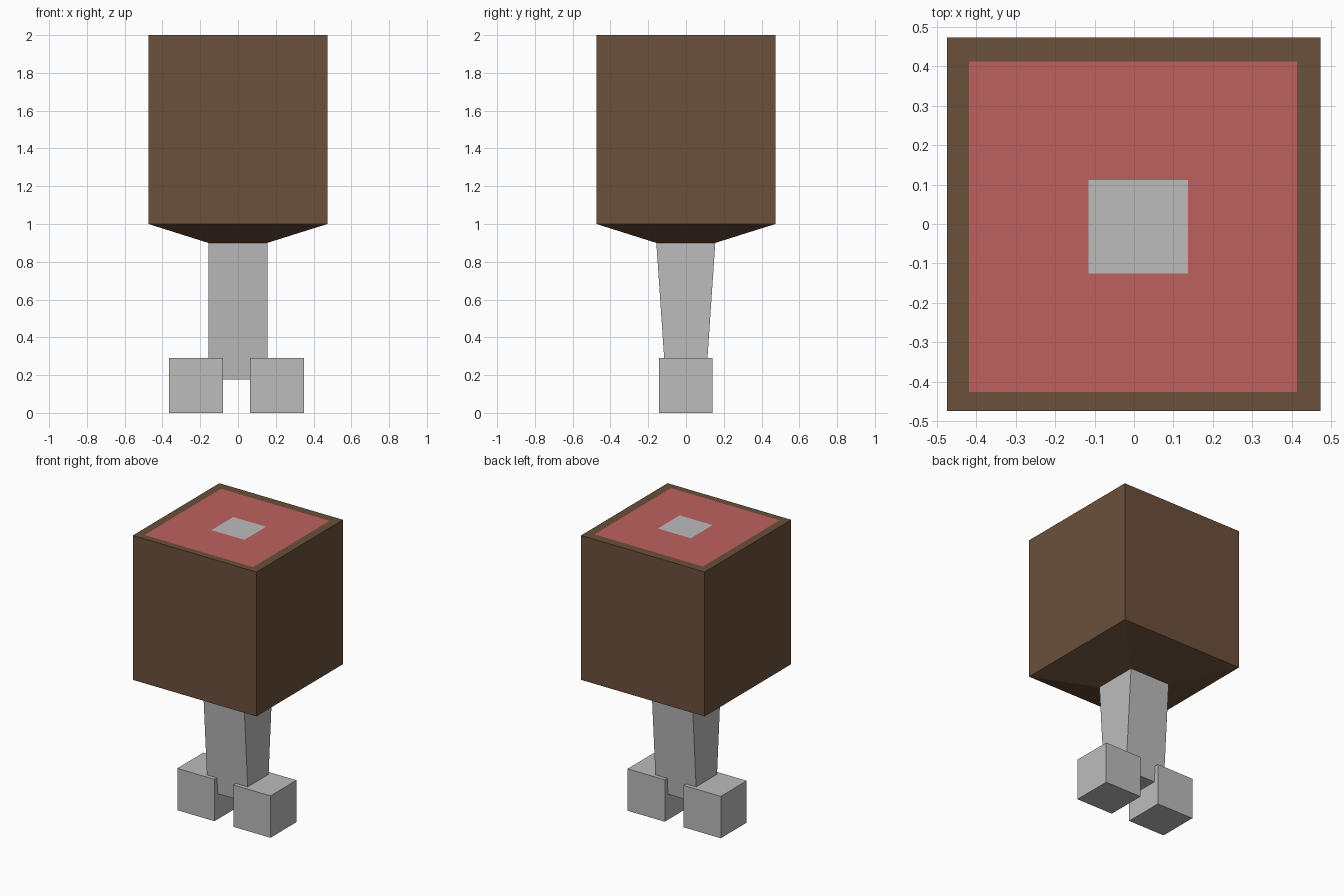
import bpy, bmesh

if "Cube" in bpy.data.objects:
    bpy.data.objects.remove(bpy.data.objects["Cube"])


def material(name, rgb):
    lin = [(c / 255 / 12.92) if c < 11 else ((c / 255 + 0.055) / 1.055) ** 2.4 for c in rgb]
    m = bpy.data.materials.new(name)
    m.diffuse_color = (*lin, 1)
    m.use_nodes = True
    m.node_tree.nodes["Principled BSDF"].inputs["Base Color"].default_value = m.diffuse_color
    return m


brown = material("roasted brown", (107, 80, 59))
red = material("meat red", (191, 97, 95))
grey = material("bone grey", (188, 188, 188))


def stack(name, rings, mats, side_ids, top_id=0):
    """Flat-faced solid from rectangles (x0, x1, y0, y1, z), closed at both ends."""
    bm = bmesh.new()
    loops = [[bm.verts.new(p) for p in ((x0, y0, z), (x1, y0, z), (x1, y1, z), (x0, y1, z))]
             for x0, x1, y0, y1, z in rings]
    bm.faces.new(loops[0][::-1])
    for a, b, idx in zip(loops, loops[1:], side_ids):
        for i in range(4):
            j = (i + 1) % 4
            bm.faces.new((a[i], a[j], b[j], b[i])).material_index = idx
    bm.faces.new(loops[-1]).material_index = top_id
    mesh = bpy.data.meshes.new(name)
    bm.to_mesh(mesh)
    bm.free()
    for m in mats:
        mesh.materials.append(m)
    ob = bpy.data.objects.new(name, mesh)
    bpy.context.collection.objects.link(ob)
    return ob


# Meat block: tapered underside, walls, brown rim, red cut surface, bone end
stack("meat_block", [
    (-0.157, 0.155, -0.157, 0.155, 0.9),
    (-0.474, 0.473, -0.474, 0.473, 1.0),
    (-0.474, 0.473, -0.474, 0.473, 2.0),
    (-0.418, 0.413, -0.426, 0.412, 2.0),
    (-0.115, 0.137, -0.126, 0.112, 2.0),
], [brown, red, grey], [0, 0, 0, 1], 2)

# Bone shaft, narrowing front to back towards the bottom
stack("bone_shaft", [
    (-0.157, 0.155, -0.108, 0.106, 0.177),
    (-0.157, 0.155, -0.157, 0.155, 0.9),
], [grey], [0])

# Two bone knuckles
for side, x0, x1 in (("left", -0.365, -0.08), ("right", 0.064, 0.349)):
    stack(f"{side}_knuckle", [(x0, x1, -0.143, 0.141, z) for z in (0.0, 0.29)], [grey], [0])
